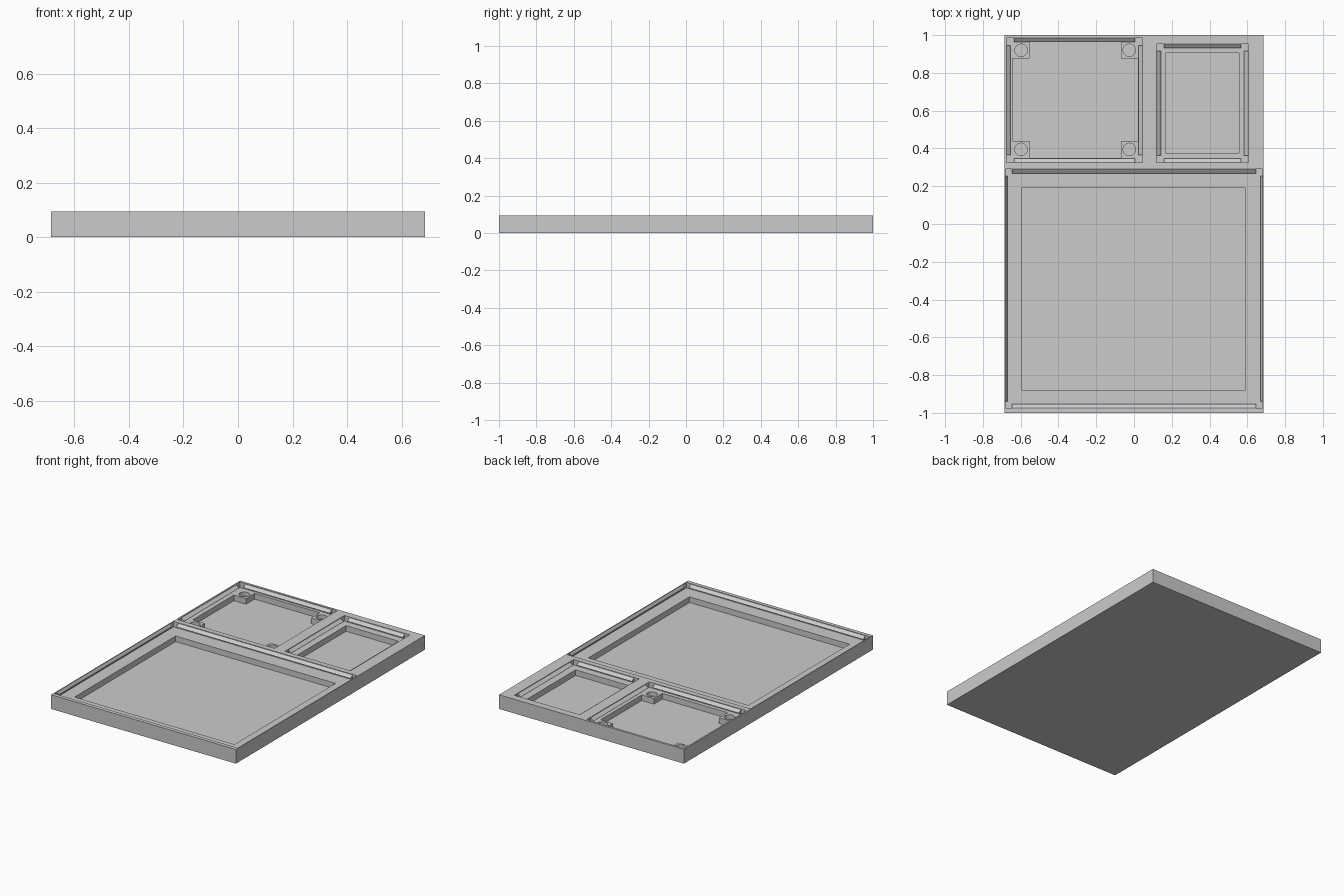
import bpy, bmesh
from mathutils import Matrix, Vector

cube = bpy.data.objects.get("Cube")
if cube:
    bpy.data.objects.remove(cube, do_unlink=True)

TOP, LEDGE, FLOOR = 0.095, 0.058, 0.02
HALF_X, HALF_Y = 0.685, 1.0

grey = bpy.data.materials.new("light grey")
grey.use_nodes = True
grey.diffuse_color = (0.6, 0.6, 0.6, 1)
grey.node_tree.nodes["Principled BSDF"].inputs["Base Color"].default_value = (0.6, 0.6, 0.6, 1)


def add_object(name, bm):
    bmesh.ops.recalc_face_normals(bm, faces=bm.faces)
    mesh = bpy.data.meshes.new(name)
    bm.to_mesh(mesh)
    bm.free()
    mesh.materials.append(grey)
    obj = bpy.data.objects.new(name, mesh)
    bpy.context.scene.collection.objects.link(obj)
    return obj


def box(name, x0, x1, y0, y1, z0, z1):
    bm = bmesh.new()
    bmesh.ops.create_cube(bm, size=1)
    bmesh.ops.scale(bm, vec=(x1 - x0, y1 - y0, z1 - z0), verts=bm.verts)
    bmesh.ops.translate(bm, vec=((x0 + x1) / 2, (y0 + y1) / 2, (z0 + z1) / 2), verts=bm.verts)
    return add_object(name, bm)


def cylinder(name, x, y, radius, z0, z1):
    bm = bmesh.new()
    bmesh.ops.create_cone(bm, cap_ends=True, segments=32, radius1=radius, radius2=radius,
                          depth=z1 - z0, matrix=Matrix.Translation((x, y, (z0 + z1) / 2)))
    return add_object(name, bm)


def cut(target, cutter):
    cutter.hide_render = True
    mod = target.modifiers.new("cut", "BOOLEAN")
    mod.operation = "DIFFERENCE"
    mod.solver = "EXACT"
    mod.object = cutter
    bpy.context.view_layer.objects.active = target
    bpy.ops.object.modifier_apply(modifier=mod.name)
    bpy.data.objects.remove(cutter, do_unlink=True)


def bead(name, start, end, inward, depth):
    """Triangular snap bead along a recess wall."""
    start, end, inward = Vector(start), Vector(end), Vector(inward)
    bm = bmesh.new()
    rings = []
    for p in (start, end):
        tip = p + inward * depth
        rings.append([bm.verts.new((p.x, p.y, TOP - 0.004)),
                      bm.verts.new((tip.x, tip.y, TOP - 0.02)),
                      bm.verts.new((p.x, p.y, LEDGE + 0.004))])
    a, b = rings
    bm.faces.new(a)
    bm.faces.new(b)
    for i in range(3):
        j = (i + 1) % 3
        bm.faces.new((a[i], a[j], b[j], b[i]))
    return add_object(name, bm)


def add_beads(name, rect, end_gap, depth_x, depth_y):
    x0, x1, y0, y1 = rect
    g = end_gap
    bead(name + "_front_bead", (x0 + g, y0), (x1 - g, y0), (0, 1), depth_y)
    bead(name + "_back_bead", (x0 + g, y1), (x1 - g, y1), (0, -1), depth_y)
    bead(name + "_right_bead", (x0, y0 + g), (x0, y1 - g), (1, 0), depth_x)
    bead(name + "_left_bead", (x1, y0 + g), (x1, y1 - g), (-1, 0), depth_x)


# Tray slab with three stepped compartments: recess, pocket, bead gap and depths
tray = box("tray", -HALF_X, HALF_X, -HALF_Y, HALF_Y, 0, TOP)
compartments = {
    "large": ((-0.68, 0.68, -0.975, 0.29), (-0.595, 0.59, -0.88, 0.19), 0.035, 0.01, 0.022),
    "square": ((-0.675, 0.045, 0.325, 0.985), (-0.643, 0.02, 0.35, 0.965), 0.04, 0.022, 0.022),
    "small": ((0.12, 0.605, 0.325, 0.953), (0.167, 0.555, 0.375, 0.905), 0.038, 0.022, 0.022),
}
for name, (recess, pocket, gap, depth_x, depth_y) in compartments.items():
    cut(tray, box("recess_cutter", *recess, LEDGE, TOP + 0.1))
    cut(tray, box("pocket_cutter", *pocket, FLOOR, TOP + 0.1))
    add_beads(name, recess, gap, depth_x, depth_y)

# Corner posts with round sockets in the square compartment
x0, x1, y0, y1 = compartments["square"][1]
size = 0.09
for side, px in (("right", x0), ("left", x1 - size)):
    for end, py in (("front", y0), ("back", y1 - size)):
        post = box(f"{end}_{side}_post", px, px + size, py, py + size, FLOOR - 0.005, LEDGE)
        cut(post, cylinder("socket_cutter", px + size / 2, py + size / 2, 0.033, FLOOR + 0.01, TOP))
